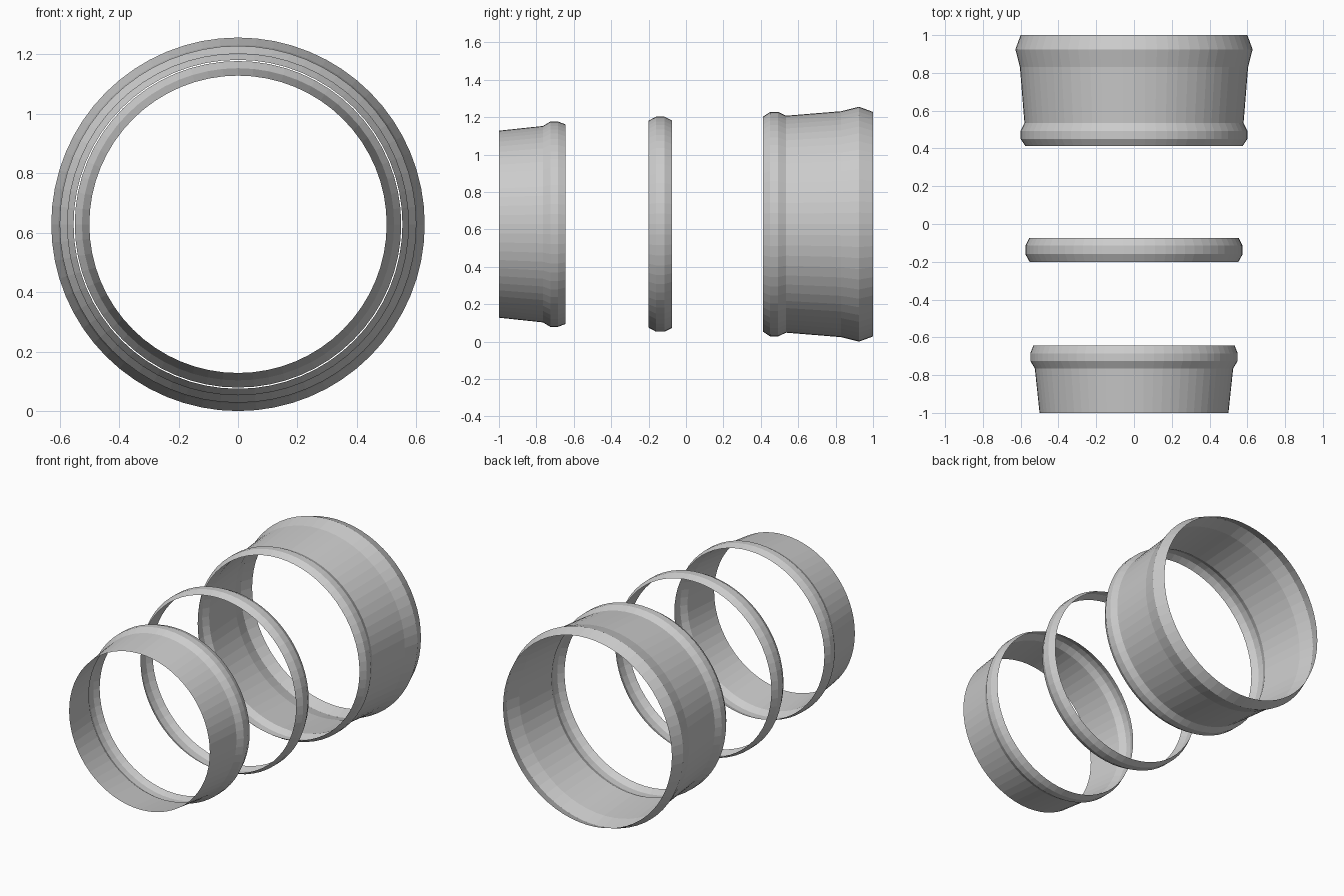
import bpy, bmesh, math

if "Cube" in bpy.data.objects:
    bpy.data.objects.remove(bpy.data.objects["Cube"])

SIDES = 64
AXIS_Z = 0.628


def revolve(name, profile):
    """Open shell of revolution about the y axis; profile is (y, radius) pairs."""
    bm = bmesh.new()
    rings = []
    for y, r in profile:
        rings.append([bm.verts.new((r * math.sin(2 * math.pi * i / SIDES), y,
                                    AXIS_Z + r * math.cos(2 * math.pi * i / SIDES)))
                      for i in range(SIDES)])
    for a, b in zip(rings, rings[1:]):
        for i in range(SIDES):
            j = (i + 1) % SIDES
            bm.faces.new((a[i], b[i], b[j], a[j]))
    # Outward-facing normals
    f = next(iter(bm.faces))
    f.normal_update()
    c = f.calc_center_median()
    if f.normal.x * c.x + f.normal.z * (c.z - AXIS_Z) < 0:
        bmesh.ops.reverse_faces(bm, faces=bm.faces[:])
    mesh = bpy.data.meshes.new(name)
    bm.to_mesh(mesh)
    bm.free()
    obj = bpy.data.objects.new(name, mesh)
    bpy.context.collection.objects.link(obj)
    return obj


# Front sleeve: tapered tube ending in a raised bead
revolve("front_sleeve", [(-1, 0.50), (-0.765, 0.525), (-0.725, 0.549),
                         (-0.685, 0.549), (-0.643, 0.533)])

# Middle band: narrow chamfered ring
revolve("middle_ring", [(-0.20, 0.553), (-0.16, 0.575), (-0.115, 0.575),
                        (-0.075, 0.555)])

# Rear sleeve: bead at the front, taper, flared lip at the back
revolve("rear_sleeve", [(0.412, 0.575), (0.45, 0.60), (0.493, 0.60),
                        (0.535, 0.58), (0.83, 0.604), (0.925, 0.628),
                        (1.0, 0.60)])
